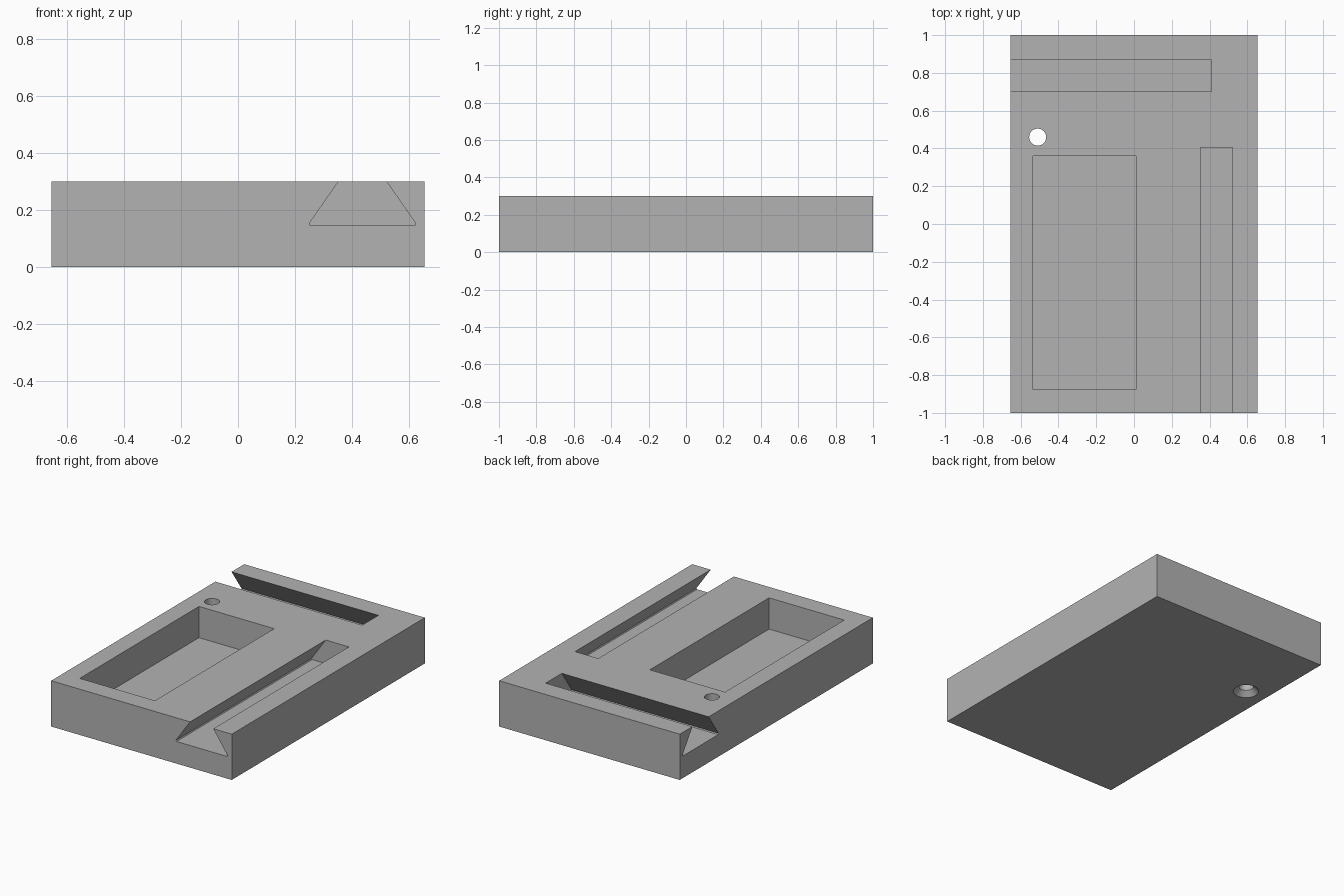
import bpy, bmesh, math
from mathutils import Matrix, Vector

default = bpy.data.objects.get("Cube")
if default:
    bpy.data.objects.remove(default, do_unlink=True)

HEIGHT = 0.30

# Single grey material
grey = bpy.data.materials.new("mid_grey")
grey.use_nodes = True
colour = (0.45, 0.45, 0.45, 1)
grey.diffuse_color = colour
grey.node_tree.nodes["Principled BSDF"].inputs["Base Color"].default_value = colour


def make_object(name, bm):
    bmesh.ops.recalc_face_normals(bm, faces=bm.faces)
    mesh = bpy.data.meshes.new(name)
    bm.to_mesh(mesh)
    bm.free()
    mesh.materials.append(grey)
    obj = bpy.data.objects.new(name, mesh)
    bpy.context.collection.objects.link(obj)
    return obj


def box(name, lo, hi):
    lo, hi = Vector(lo), Vector(hi)
    bm = bmesh.new()
    bmesh.ops.create_cube(bm, size=1, matrix=Matrix.Translation((lo + hi) / 2)
                          @ Matrix.Diagonal((*(hi - lo), 1)))
    return make_object(name, bm)


def dovetail(name, length, matrix):
    """Undercut groove shape running along local +y, centred on local x."""
    half = [(0.183, 0.145), (0.187, 0.152), (0.084, HEIGHT), (0.084, HEIGHT + 0.1)]
    profile = half + [(-x, z) for x, z in reversed(half)]
    bm = bmesh.new()
    face = bm.faces.new([bm.verts.new((x, 0, z)) for x, z in profile])
    out = bmesh.ops.extrude_face_region(bm, geom=[face])
    moved = [v for v in out["geom"] if isinstance(v, bmesh.types.BMVert)]
    bmesh.ops.translate(bm, verts=moved, vec=(0, length, 0))
    bm.transform(matrix)
    return make_object(name, bm)


def countersunk_hole(name, x, y, radius, sink, segments=32):
    """Revolved drill shape, flared towards the underside."""
    rings = [(sink + 0.05, -0.05), (radius, sink - radius), (radius, HEIGHT + 0.1)]
    bm = bmesh.new()
    loops = [[bm.verts.new((x + r * math.cos(math.tau * i / segments),
                            y + r * math.sin(math.tau * i / segments), z))
              for i in range(segments)] for r, z in rings]
    for a, b in zip(loops, loops[1:]):
        for i in range(segments):
            j = (i + 1) % segments
            bm.faces.new((a[i], a[j], b[j], b[i]))
    bm.faces.new(loops[0])
    bm.faces.new(loops[-1])
    return make_object(name, bm)


# Solid block
block = box("base_block", (-0.655, -1, 0), (0.655, 1, HEIGHT))

# Pocket, two dovetail grooves and the screw hole
cutters = [
    box("pocket_cutter", (-0.535, -0.875, 0.095), (0.01, 0.36, HEIGHT + 0.1)),
    dovetail("front_groove_cutter", 1.505, Matrix.Translation((0.437, -1.1, 0))),
    dovetail("side_groove_cutter", 1.165, Matrix.Translation((-0.755, 0.785, 0))
             @ Matrix.Rotation(-math.pi / 2, 4, "Z")),
    countersunk_hole("hole_cutter", -0.51, 0.46, 0.045, 0.078),
]

bpy.context.view_layer.objects.active = block
for cutter in cutters:
    cutter.hide_render = True
    cut = block.modifiers.new(cutter.name, "BOOLEAN")
    cut.operation = "DIFFERENCE"
    cut.solver = "EXACT"
    cut.object = cutter
    bpy.ops.object.modifier_apply(modifier=cut.name)
    bpy.data.objects.remove(cutter, do_unlink=True)

# Smooth only the round hole wall
bpy.ops.object.select_all(action="DESELECT")
block.select_set(True)
bpy.ops.object.shade_smooth_by_angle(angle=math.radians(30))
